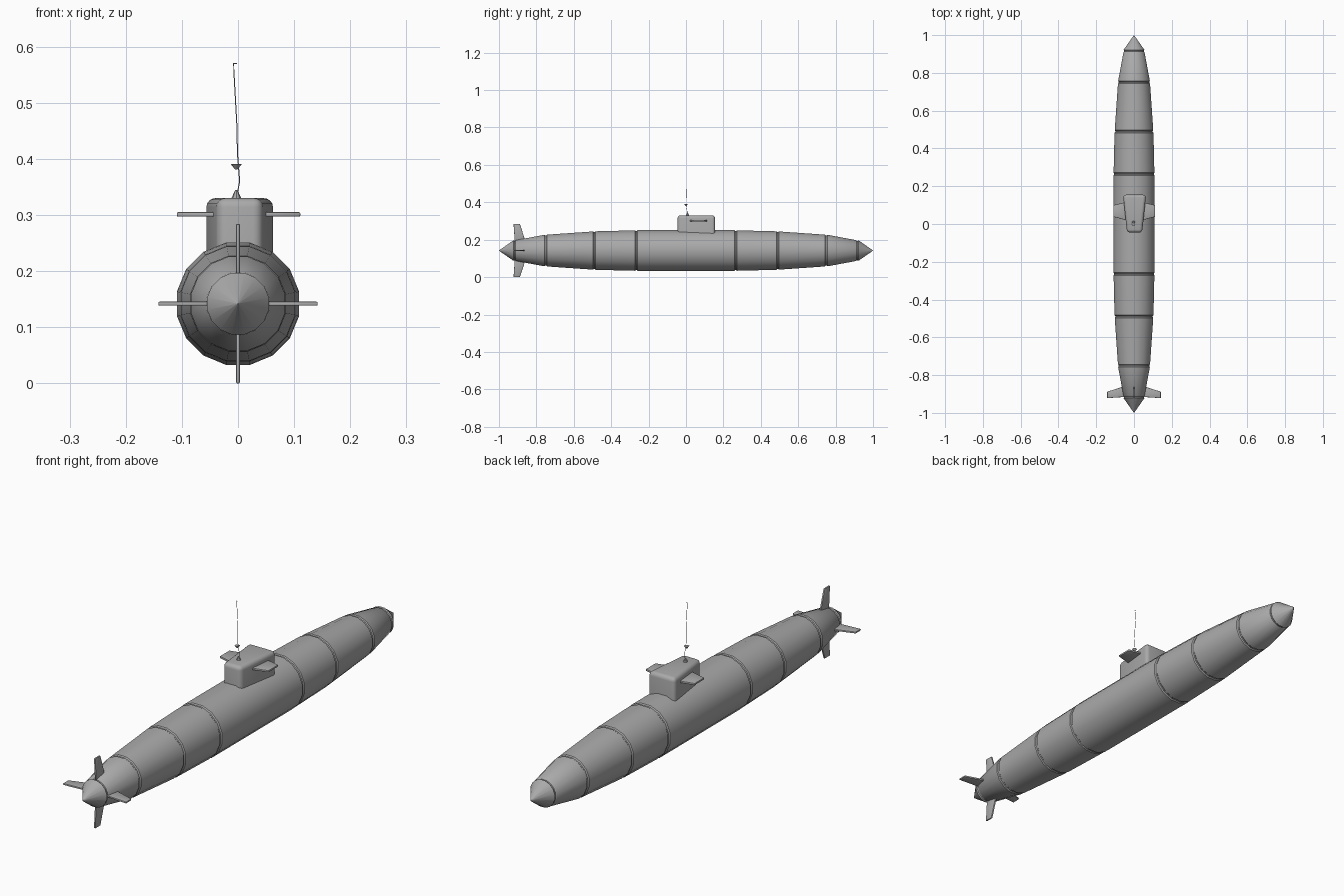
import bpy, bmesh, math
from mathutils import Matrix, Vector

cube = bpy.data.objects.get("Cube")
if cube:
    bpy.data.objects.remove(cube)

AXIS = 0.142   # height of the hull centreline
SIDES = 16

grey = bpy.data.materials.new("hull grey")
grey.use_nodes = True
grey.diffuse_color = (0.4, 0.4, 0.4, 1)
grey.node_tree.nodes["Principled BSDF"].inputs["Base Color"].default_value = (0.4, 0.4, 0.4, 1)


def finish(name, bm, angle=40):
    bmesh.ops.recalc_face_normals(bm, faces=bm.faces)
    mesh = bpy.data.meshes.new(name)
    bm.to_mesh(mesh)
    bm.free()
    obj = bpy.data.objects.new(name, mesh)
    bpy.context.collection.objects.link(obj)
    mesh.materials.append(grey)
    bpy.ops.object.select_all(action='DESELECT')
    obj.select_set(True)
    bpy.context.view_layer.objects.active = obj
    bpy.ops.object.shade_smooth_by_angle(angle=math.radians(angle))
    return obj


def loft(bm, rings):
    """Skin a list of equal-length point rings and cap both ends."""
    loops = [[bm.verts.new(p) for p in ring] for ring in rings]
    for a, b in zip(loops, loops[1:]):
        for i in range(len(a)):
            j = (i + 1) % len(a)
            bm.faces.new((a[i], a[j], b[j], b[i]))
    bm.faces.new(loops[0])
    bm.faces.new(loops[-1])


def hull_ring(y, r):
    step = 2 * math.pi / SIDES
    r = r / math.cos(step / 2)
    return [(r * math.cos((i + .5) * step), y, AXIS + r * math.sin((i + .5) * step))
            for i in range(SIDES)]


# Hull: tapering sections separated by narrow grooves, same at both ends
joints = [(0.265, 0.109), (0.49, 0.103), (0.75, 0.085), (0.915, 0.056)]
half = []
for y, r in joints:
    half += [(y - .007, r), (y - .003, r - .004), (y + .003, r - .004), (y + .007, r - .001)]
half.append((1.0, 0.0005))
profile = [(-y, r) for y, r in reversed(half)] + half
bm = bmesh.new()
loft(bm, [hull_ring(y, r) for y, r in profile])
finish("hull", bm, 35)

# Sail: wedge plan, wider toward the rear, with rounded edges
bm = bmesh.new()
plan = [(-.040, -.045), (.040, -.045), (.061, .155), (-.061, .155)]
loft(bm, [[(x + .003, y, z) for x, y in plan] for z in (.20, .33)])
bmesh.ops.recalc_face_normals(bm, faces=bm.faces)
edges = [e for e in bm.edges if max(v.co.z for v in e.verts) > .3]
bmesh.ops.bevel(bm, geom=edges, offset=.016, segments=4, profile=.5, affect='EDGES')
finish("sail", bm, 50)


def fin(name, root, tip, inner, outer, thick, matrix):
    """Tapered plate reaching along +x, with softened edges, then placed by a matrix."""
    bm = bmesh.new()
    outline = [(inner, root[0]), (outer, tip[0]), (outer, tip[1]), (inner, root[1])]
    loft(bm, [[(x, y, z) for x, y in outline] for z in (-thick / 2, thick / 2)])
    bmesh.ops.recalc_face_normals(bm, faces=bm.faces)
    bmesh.ops.bevel(bm, geom=bm.edges[:], offset=thick * .3, segments=2,
                    profile=.5, affect='EDGES')
    bm.transform(matrix)
    finish(name, bm)


# Four tail fins around the hull axis
for i, name in enumerate(("left", "top", "right", "bottom")):
    turn = Matrix.Translation((0, 0, AXIS)) @ Matrix.Rotation(-i * math.pi / 2, 4, 'Y')
    fin(name + "_tail_fin", (-.915, -.855), (-.922, -.888), .04, .142, .007, turn)

# Two sail planes
for name, angle in (("left", 0), ("right", math.pi)):
    turn = Matrix.Translation((.001, 0, .301)) @ Matrix.Diagonal((math.cos(angle), 1, 1, 1))
    fin(name + "_sail_plane", (.018, .118), (.038, .100), .035, .110, .008, turn)

# Mast: fine bent wire standing on the sail
curve = bpy.data.curves.new("mast", 'CURVE')
curve.dimensions = '3D'
curve.bevel_depth = .0009
curve.bevel_resolution = 1
points = [(-.002, .008, .335), (.003, .005, .36), (.001, 0, .385), (-.001, 0, .41),
          (-.002, .002, .46), (-.007, .003, .55), (-.008, .003, .57), (-.002, .003, .57)]
spline = curve.splines.new('POLY')
spline.points.add(len(points) - 1)
for p, co in zip(spline.points, points):
    p.co = (*co, 1)
mast = bpy.data.objects.new("mast", curve)
bpy.context.collection.objects.link(mast)
curve.materials.append(grey)


def cone(name, bottom, top, depth, place):
    bm = bmesh.new()
    bmesh.ops.create_cone(bm, cap_ends=True, segments=8, radius1=bottom, radius2=top,
                          depth=depth, matrix=Matrix.Translation(Vector(place)))
    finish(name, bm)


# Mast foot and small crown
cone("mast_foot", .010, .002, .018, (-.003, .008, .336))
cone("mast_crown", .002, .010, .010, (-.003, 0, .386))
